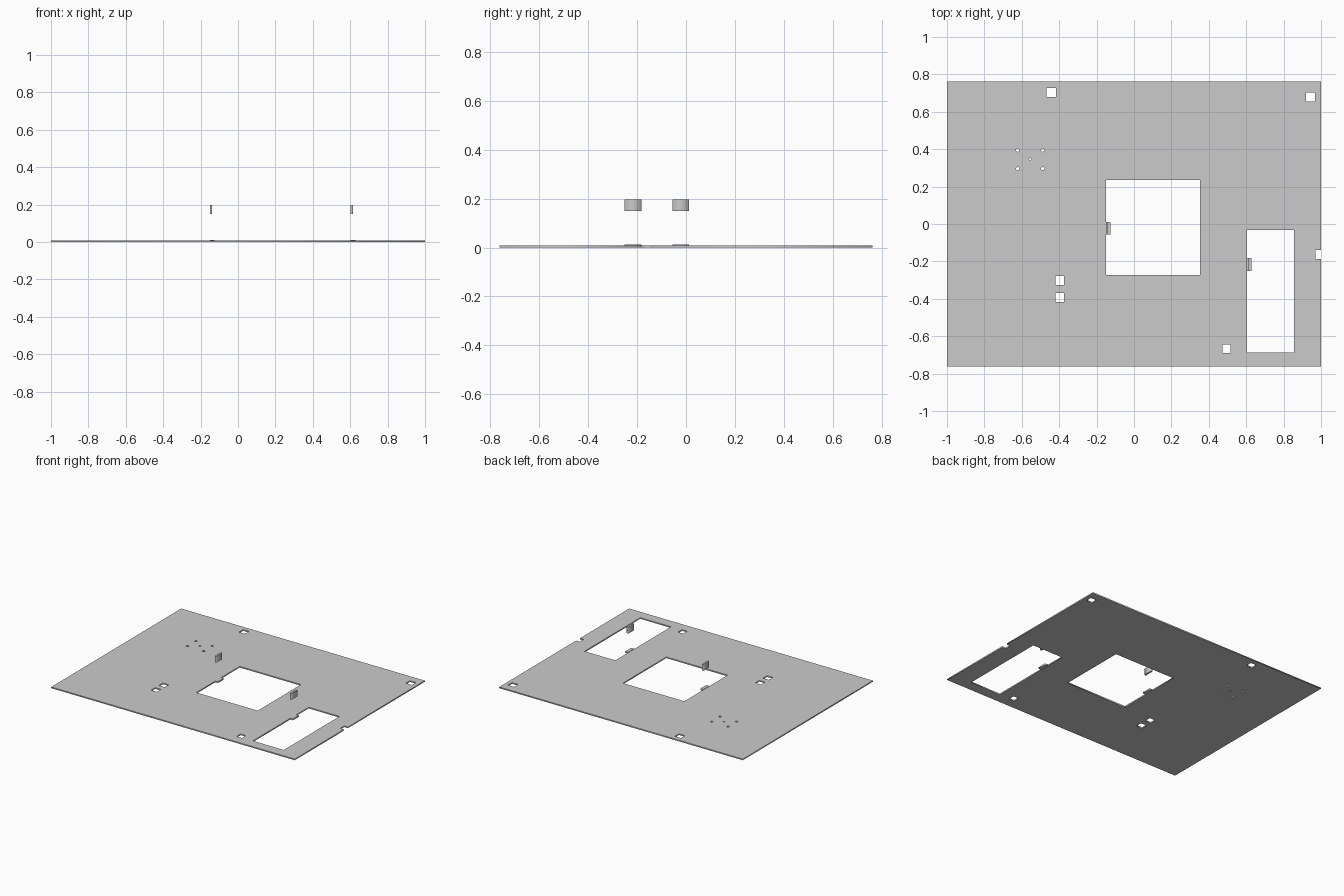
import bpy
from math import cos, sin, pi

if "Cube" in bpy.data.objects:
    bpy.data.objects.remove(bpy.data.objects["Cube"])

THICK = 0.009


def rect(x0, x1, y0, y1):
    return [(x0, y0), (x1, y0), (x1, y1), (x0, y1)]


def circle(x, y, r, n=12):
    return [(x + r * cos(2 * pi * i / n), y + r * sin(2 * pi * i / n)) for i in range(n)]


def slab(name, loops, z0, z1):
    """Extruded flat shape: first loop is the outline, the rest are holes."""
    cu = bpy.data.curves.new(name, 'CURVE')
    cu.dimensions = '2D'
    cu.fill_mode = 'BOTH'
    cu.extrude = (z1 - z0) / 2
    for loop in loops:
        sp = cu.splines.new('POLY')
        sp.points.add(len(loop) - 1)
        for p, (x, y) in zip(sp.points, loop):
            p.co = (x, y, 0, 1)
        sp.use_cyclic_u = True
    ob = bpy.data.objects.new(name, cu)
    ob.location.z = (z0 + z1) / 2
    bpy.context.collection.objects.link(ob)
    bpy.ops.object.select_all(action='DESELECT')
    ob.select_set(True)
    bpy.context.view_layer.objects.active = ob
    bpy.ops.object.convert(target='MESH')
    return bpy.context.object


# Floor outline with a small notch in the right edge
outline = [(-1, -0.762), (1, -0.762), (1, -0.186), (0.97, -0.186),
           (0.97, -0.138), (1, -0.138), (1, 0.762), (-1, 0.762)]

# Large openings
holes = [rect(-0.15, 0.354, -0.274, 0.234), rect(0.603, 0.856, -0.686, -0.033)]

# Small rectangular post holes
for x, y, w in [(-0.442, 0.702, 0.05), (0.944, 0.68, 0.05), (-0.397, -0.303, 0.048),
                (-0.397, -0.394, 0.048), (0.495, -0.667, 0.043)]:
    holes.append(rect(x - w / 2, x + w / 2, y - 0.024, y + 0.024))

# Drilled holes: four corners and a smaller centre
for x in (-0.622, -0.488):
    for y in (0.296, 0.395):
        holes.append(circle(x, y, 0.009))
holes.append(circle(-0.555, 0.347, 0.006))

slab("floor_plate", [outline] + holes, 0, THICK)

# Ledge tab in each opening, with a raised block above it
for side, x, y in [("centre", -0.151, -0.022), ("right", 0.602, -0.217)]:
    y0, y1 = y - 0.034, y + 0.034
    slab(side + "_ledge_tab", [rect(x, x + 0.025, y0, y1)], 0.001, 0.012)
    slab(side + "_raised_block", [rect(x, x + 0.013, y0, y1)], 0.15, 0.197)
